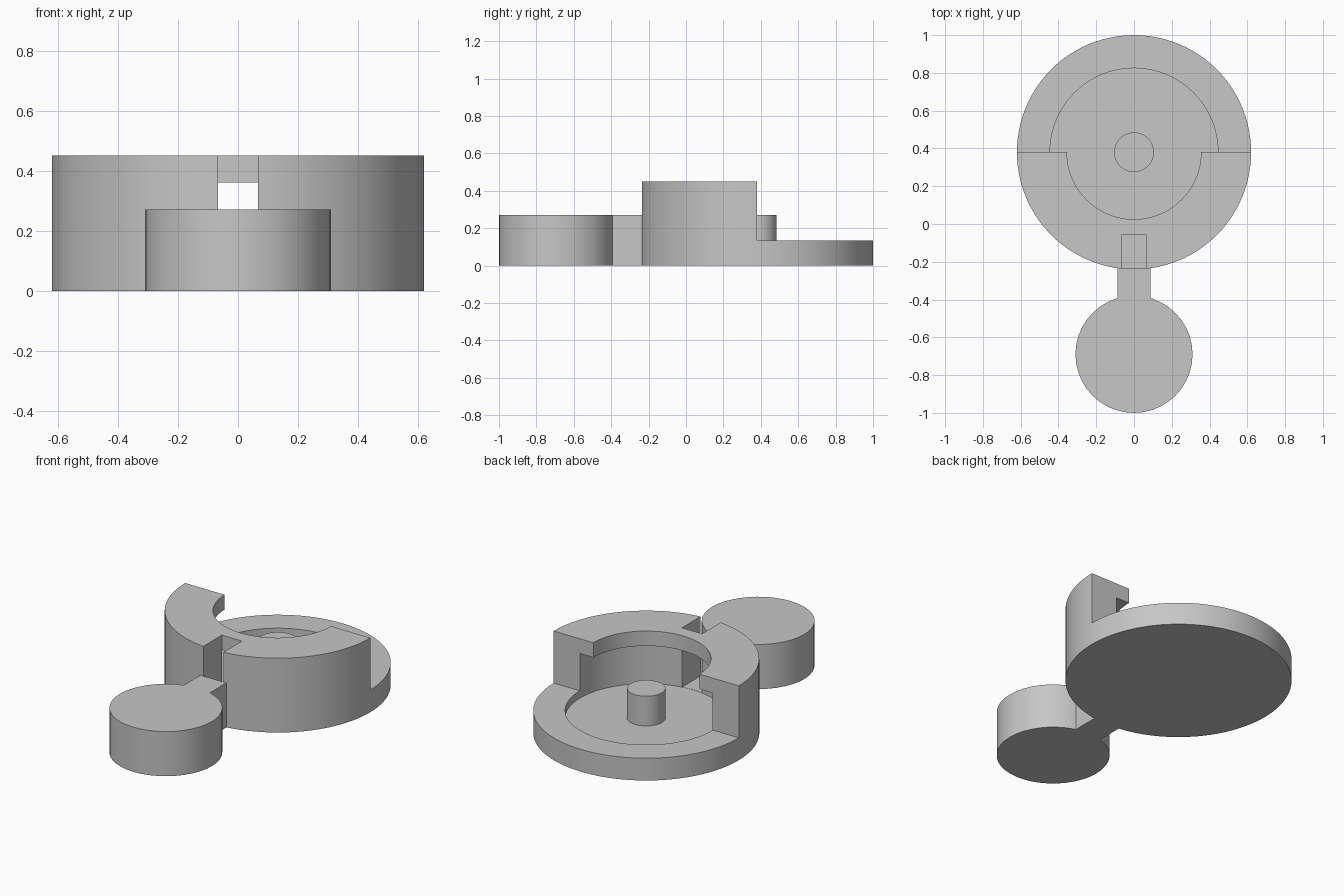
import bpy, bmesh, math

if "Cube" in bpy.data.objects:
    bpy.data.objects.remove(bpy.data.objects["Cube"], do_unlink=True)

DISC_Y, DISC_R = 0.38, 0.62
RECESS_R, LIP_R, PIN_R = 0.445, 0.355, 0.105
FLOOR_Z, RIM_Z, ARM_Z, LIP_Z, TOP_Z = 0.09, 0.135, 0.27, 0.36, 0.45

grey = bpy.data.materials.new("plain grey")
grey.use_nodes = True
colour = (0.57, 0.57, 0.57, 1)
grey.diffuse_color = colour
grey.node_tree.nodes["Principled BSDF"].inputs["Base Color"].default_value = colour


def finish(name, bm):
    bmesh.ops.remove_doubles(bm, verts=bm.verts, dist=1e-5)
    bmesh.ops.recalc_face_normals(bm, faces=bm.faces)
    mesh = bpy.data.meshes.new(name)
    bm.to_mesh(mesh)
    bm.free()
    mesh.materials.append(grey)
    obj = bpy.data.objects.new(name, mesh)
    bpy.context.collection.objects.link(obj)
    return obj


def lathe(name, profile, y, steps, start=0, sweep=2 * math.pi):
    """Turn a closed (radius, height) profile about a vertical axis."""
    bm = bmesh.new()
    full = sweep > 6
    rings = []
    for i in range(steps if full else steps + 1):
        a = start + sweep * i / steps
        rings.append([bm.verts.new((r * math.cos(a), y + r * math.sin(a), z))
                      for r, z in profile])
    n = len(profile)
    for i in range(steps):
        a, b = rings[i], rings[(i + 1) % len(rings)]
        for j in range(n):
            k = (j + 1) % n
            if profile[j][0] == 0 and profile[k][0] == 0:
                continue
            bm.faces.new((a[j], a[k], b[k], b[j]))
    if not full:
        bm.faces.new(rings[0])
        bm.faces.new(rings[-1])
    return finish(name, bm)


def box(name, half_x, y0, y1, z0, z1):
    bm = bmesh.new()
    bmesh.ops.create_cube(bm, size=1)
    for v in bm.verts:
        v.co = (half_x * 2 * v.co.x, y1 if v.co.y > 0 else y0, z1 if v.co.z > 0 else z0)
    return finish(name, bm)


# Round base with a recess and a centre pin
base = lathe("base_disc", [
    (0, 0), (DISC_R, 0), (DISC_R, RIM_Z), (RECESS_R, RIM_Z), (RECESS_R, FLOOR_Z),
    (PIN_R, FLOOR_Z), (PIN_R, ARM_Z), (0, ARM_Z)], DISC_Y, 96)

# Half-round wall with an overhanging lip
wall = lathe("half_wall", [
    (DISC_R, RIM_Z), (DISC_R, TOP_Z), (LIP_R, TOP_Z), (LIP_R, LIP_Z),
    (RECESS_R, LIP_Z), (RECESS_R, RIM_Z)], DISC_Y, 48, math.pi, math.pi)

# Small disc and the arm that joins it to the base
small = lathe("small_disc", [(0, 0), (0.31, 0), (0.31, ARM_Z), (0, ARM_Z)], -0.69, 40)
arm = box("joining_arm", 0.087, -0.45, -0.235, 0, ARM_Z)

# Slot through the front of the wall, behind the lip
cutter = box("slot_cutter", 0.067, -0.3, -0.058, FLOOR_Z + 0.001, 0.6)
cutter.hide_render = True
for obj in (base, wall):
    mod = obj.modifiers.new("slot", "BOOLEAN")
    mod.operation = "DIFFERENCE"
    mod.solver = "EXACT"
    mod.object = cutter
    bpy.context.view_layer.objects.active = obj
    bpy.ops.object.modifier_apply(modifier=mod.name)
bpy.data.objects.remove(cutter, do_unlink=True)

# Smooth round sides, sharp corners
bpy.ops.object.select_all(action="DESELECT")
for obj in (base, wall, small, arm):
    obj.select_set(True)
bpy.context.view_layer.objects.active = base
bpy.ops.object.shade_smooth_by_angle(angle=math.radians(30))
